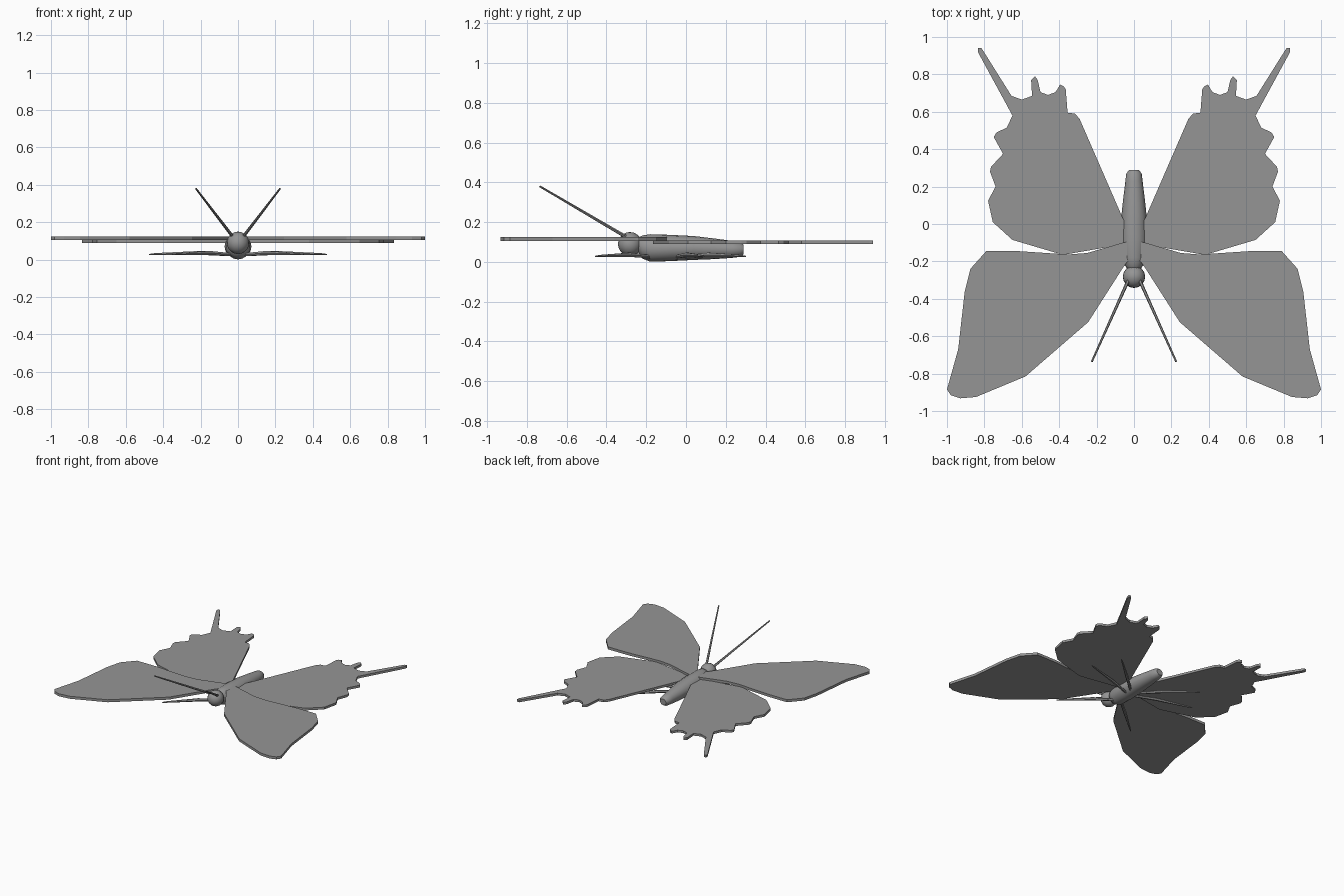
import bpy, bmesh, math
from mathutils import Vector

if "Cube" in bpy.data.objects:
    bpy.data.objects.remove(bpy.data.objects["Cube"])

GREY = (0.3, 0.3, 0.3, 1)
grey = bpy.data.materials.new("plain grey")
grey.use_nodes = True
grey.diffuse_color = GREY
grey.node_tree.nodes["Principled BSDF"].inputs["Base Color"].default_value = GREY


def finish(name, bm, smooth=True):
    bmesh.ops.recalc_face_normals(bm, faces=bm.faces)
    mesh = bpy.data.meshes.new(name)
    bm.to_mesh(mesh)
    bm.free()
    obj = bpy.data.objects.new(name, mesh)
    bpy.context.collection.objects.link(obj)
    mesh.materials.append(grey)
    if smooth:
        bpy.ops.object.select_all(action='DESELECT')
        obj.select_set(True)
        bpy.context.view_layer.objects.active = obj
        bpy.ops.object.shade_smooth_by_angle(angle=math.radians(40))
    return obj


def skin(bm, rings):
    """Join rings of points into a capped tube."""
    loops = [[bm.verts.new(p) for p in ring] for ring in rings]
    n = len(loops[0])
    for a, b in zip(loops, loops[1:]):
        for i in range(n):
            bm.faces.new((a[i], a[(i + 1) % n], b[(i + 1) % n], b[i]))
    bm.faces.new(loops[0])
    bm.faces.new(loops[-1])


def limb(name, path, radii, sides=6):
    """Tapered tube along a path."""
    path = [Vector(p) for p in path]
    rings = []
    for i, (p, r) in enumerate(zip(path, radii)):
        along = path[min(i + 1, len(path) - 1)] - path[max(i - 1, 0)]
        u = along.cross(Vector((0, 0, 1))).normalized()
        v = u.cross(along).normalized()
        turns = [math.tau * k / sides for k in range(sides)]
        rings.append([p + r * (math.cos(t) * u + math.sin(t) * v) for t in turns])
    bm = bmesh.new()
    skin(bm, rings)
    return finish(name, bm)


def wing(name, outline, side, low, high):
    """Flat plate cut to an outline."""
    bm = bmesh.new()
    face = bm.faces.new([bm.verts.new((side * x, y, low)) for x, y in outline])
    top = bmesh.ops.extrude_face_region(bm, geom=[face])["geom"]
    for v in top:
        if isinstance(v, bmesh.types.BMVert):
            v.co.z = high
    return finish(name, bm, smooth=False)


# Body: rings of (y, half width, centre height, half height)
sections = [(-.24, .035, .085, .035), (-.22, .05, .075, .058), (-.18, .065, .07, .069),
            (-.08, .072, .07, .066), (.04, .068, .07, .06), (.14, .057, .066, .052),
            (.23, .046, .063, .043), (.27, .041, .062, .037), (.29, .026, .062, .024)]
bm = bmesh.new()
skin(bm, [[(w * math.cos(k * math.tau / 16), y, z + h * math.sin(k * math.tau / 16))
           for k in range(16)] for y, w, z, h in sections])
finish("body", bm)

# Head
bm = bmesh.new()
bmesh.ops.create_uvsphere(bm, u_segments=16, v_segments=10, radius=.06)
bmesh.ops.translate(bm, verts=bm.verts, vec=(0, -.282, .09))
finish("head", bm)

# Wing outlines, root to tip and back
fore = [(0, -.09), (.06, -.1), (.25, -.155), (.35, -.163), (.62, -.145), (.79, -.145),
        (.875, -.24), (.905, -.36), (.94, -.67), (1, -.885), (.98, -.915), (.93, -.932),
        (.845, -.925), (.58, -.815), (.245, -.525), (.05, -.22), (0, -.16)]
hind = [(0, .1), (.055, .02), (.29, .56), (.315, .59), (.355, .595), (.365, .72),
        (.375, .735), (.395, .745), (.42, .705), (.46, .69), (.5, .705), (.515, .77),
        (.53, .79), (.55, .77), (.545, .685), (.6, .665), (.655, .685), (.815, .94),
        (.835, .94), (.835, .92), (.65, .58), (.68, .515), (.735, .49), (.75, .465),
        (.7, .375), (.765, .305), (.77, .28), (.74, .2), (.78, .125), (.775, .1),
        (.755, .01), (.65, -.085), (.38, -.165), (.06, -.11), (0, -.1)]

# Leg tips in the ground plane, with where each joins the body
legs = {"front_leg": ((.02, -.17), (.35, -.455)),
        "middle_leg": ((.02, -.05), (.475, .09)),
        "back_leg": ((.02, -.01), (.37, .3))}

for side, word in ((1, "left"), (-1, "right")):
    wing(word + "_forewing", fore, side, .105, .125)
    wing(word + "_hindwing", hind, side, .09, .108)
    limb(word + "_antenna", [(side * .03, -.3, .125), (side * .225, -.735, .38)], (.009, .005))
    for name, (root, tip) in legs.items():
        path = [(side * (root[0] + (tip[0] - root[0]) * t),
                 root[1] + (tip[1] - root[1]) * t, z)
                for t, z in ((0, .025), (.4, .036), (.92, .03), (1, .028))]
        limb(word + "_" + name, path, (.009, .012, .006, .003))
